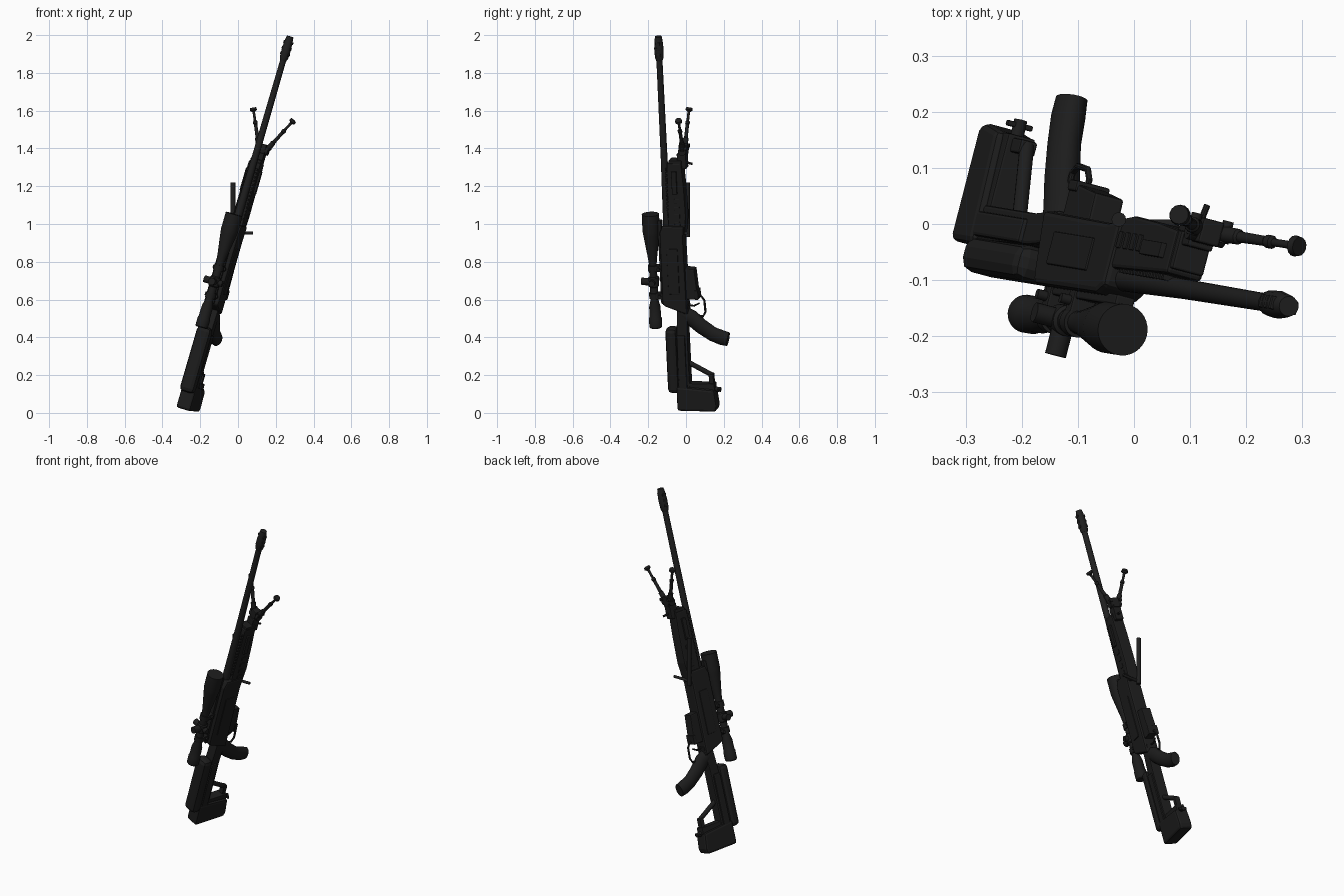
import bpy, bmesh, math
from mathutils import Vector, Matrix

# Tilted rifle frame: s = sideways, d = underside, t = along the barrel (1 unit of t = 1 unit of z)
A = Vector((0.29, -0.048, 1.0))
D = Vector((0.25, 0.97, -0.026)).normalized()
S = D.cross(A).normalized()
D = A.cross(S).normalized()
M = Matrix((S, D, A)).transposed().to_4x4()
M.translation = Vector((-0.302, -0.051, 0.0))


def mat(name, c):
    m = bpy.data.materials.new(name)
    m.diffuse_color = (c, c, c, 1)
    return m


BLACK = mat("matte black", 0.012)
STEEL = mat("dark steel", 0.014)


def finish(name, bm, m=BLACK, bevel=0.0, smooth=False, world=False):
    bmesh.ops.recalc_face_normals(bm, faces=bm.faces)
    me = bpy.data.meshes.new(name)
    bm.to_mesh(me)
    bm.free()
    me.materials.append(m)
    ob = bpy.data.objects.new(name, me)
    bpy.context.collection.objects.link(ob)
    if not world:
        ob.matrix_world = M
    if bevel:
        b = ob.modifiers.new("bevel", 'BEVEL')
        b.width, b.segments = bevel, 2
    if smooth:
        bpy.ops.object.select_all(action='DESELECT')
        ob.select_set(True)
        bpy.context.view_layer.objects.active = ob
        bpy.ops.object.shade_smooth_by_angle(angle=math.radians(35))
    return ob


def side_profile(name, w, pts, bevel=0.004, s=0.0, m=BLACK):
    """Outline in (d, t), extruded to half width w around s."""
    bm = bmesh.new()
    lo = [bm.verts.new((s - w, d, t)) for d, t in pts]
    hi = [bm.verts.new((s + w, d, t)) for d, t in pts]
    bm.faces.new(lo)
    bm.faces.new(hi)
    for i in range(len(pts)):
        j = (i + 1) % len(pts)
        bm.faces.new((lo[i], lo[j], hi[j], hi[i]))
    return finish(name, bm, m, bevel)


def box(name, w, d0, d1, t0, t1, s=0.0, bevel=0.004, m=BLACK):
    return side_profile(name, w, [(d0, t0), (d1, t0), (d1, t1), (d0, t1)], bevel, s, m)


def sweep(name, path, seg=20, m=BLACK, world=False, squash=1.0):
    """Tube through (point, radius) stations; squash flattens it sideways."""
    bm = bmesh.new()
    P = [Vector(p) for p, r in path]
    rings = []
    for i, (p, r) in enumerate(path):
        dirn = (P[min(i + 1, len(P) - 1)] - P[max(i - 1, 0)]).normalized()
        u = Vector((1, 0, 0)) if abs(dirn.x) < 0.9 else Vector((0, 1, 0))
        u = (u - dirn * u.dot(dirn)).normalized()
        v = dirn.cross(u)
        rings.append([bm.verts.new(P[i] + r * (squash * math.cos(a) * u + math.sin(a) * v))
                      for a in [2 * math.pi * k / seg for k in range(seg)]])
    for a, b in zip(rings, rings[1:]):
        for k in range(seg):
            n = (k + 1) % seg
            bm.faces.new((a[k], a[n], b[n], b[k]))
    bm.faces.new(rings[0])
    bm.faces.new(rings[-1])
    return finish(name, bm, m, smooth=True, world=world)


def lathe(name, d, prof, seg=28, m=BLACK):
    path = [((0, d, t), r) for t, r in prof]
    return sweep(name, path, seg, m)


def rod(name, p, q, r, seg=14, m=BLACK, world=False):
    return sweep(name, [(p, r), (q, r)], seg, m, world)


# Barrel and muzzle brake
lathe("barrel", 0, [(0.9, 0.024), (1.0, 0.022), (1.35, 0.018), (1.9, 0.016)], m=STEEL)
lathe("muzzle_brake", 0, [(1.865, 0.017), (1.88, 0.023), (1.93, 0.025), (1.975, 0.021),
                          (1.993, 0.018)], 16, STEEL)
for i in range(3):
    for sx in (-1, 1):
        box("brake_baffle", 0.004, -0.012, 0.012, 1.893 + i * 0.03, 1.907 + i * 0.03, sx * 0.021, 0.002, STEEL)

# Receiver and handguard
side_profile("receiver", 0.041, [(-0.02, 0.57), (0.095, 0.53), (0.092, 0.93), (0.1, 1.0),
                                 (-0.02, 1.0), (-0.036, 0.96), (-0.038, 0.58)], 0.01)
box("top_rail", 0.018, -0.05, -0.03, 0.58, 1.02)
side_profile("handguard", 0.034, [(0.012, 0.95), (0.1, 0.95), (0.112, 1.05), (0.108, 1.2),
                                  (0.1, 1.33), (0.02, 1.33)], 0.007)
box("handguard_cap", 0.03, 0.03, 0.1, 1.32, 1.345)
for i in range(14):
    box("handguard_rib", 0.028, 0.008, 0.018, 1.03 + i * 0.02, 1.04 + i * 0.02, 0, 0)
for sx in (-1, 1):
    box("side_rail", 0.006, 0.045, 0.072, 1.17, 1.29, sx * 0.038, 0.002)
    for i in range(4):
        box("vent_plate", 0.003, 0.05, 0.08, 1.0 + i * 0.04, 1.022 + i * 0.04, sx * 0.034, 0.002)
    box("receiver_side_plate", 0.004, 0.0, 0.06, 0.64, 0.88, sx * 0.041, 0.003)

# Upright side handle and crosswise bolt handle
rod("side_handle", (-0.027, 0.008, 0.93), (-0.027, 0.008, 1.22), 0.013, world=True, m=STEEL)
rod("bolt_handle", (-0.03, 0.0, 0.952), (0.08, 0.0, 0.952), 0.008, world=True, m=STEEL)

# Magazine, trigger guard and trigger
side_profile("magazine", 0.028, [(0.08, 0.61), (0.155, 0.61), (0.142, 0.77), (0.08, 0.775)], 0.005)
box("magazine_floor", 0.032, 0.138, 0.158, 0.61, 0.66)
sweep("trigger_guard", [((0, 0.09, 0.62), 0.006), ((0, 0.165, 0.625), 0.006), ((0, 0.183, 0.6), 0.006),
                        ((0, 0.186, 0.54), 0.006), ((0, 0.172, 0.515), 0.006), ((0, 0.1, 0.525), 0.006)], 10)
sweep("trigger", [((0, 0.09, 0.575), 0.005), ((0, 0.125, 0.57), 0.005), ((0, 0.155, 0.585), 0.004)], 8, STEEL)

# Pistol grip
sweep("pistol_grip", [((0, 0.06, 0.53), 0.04), ((0, 0.11, 0.505), 0.042), ((0, 0.16, 0.462), 0.04),
                      ((0, 0.22, 0.423), 0.038), ((0, 0.27, 0.405), 0.039), ((0, 0.303, 0.398), 0.036)],
      20, squash=0.76)

# Stock: spine, cheek rest, butt and its strut
side_profile("stock_spine", 0.03, [(0.02, 0.03), (0.088, 0.03), (0.088, 0.44), (0.1, 0.58),
                                   (0.04, 0.58), (0.03, 0.45)], 0.006)
box("cheek_rest", 0.041, -0.034, 0.03, 0.11, 0.455, 0, 0.022)
box("stock_side_panel", 0.038, 0.03, 0.075, 0.1, 0.42, 0, 0.006)
side_profile("butt_pad", 0.04, [(0.015, 0.02), (0.225, 0.02), (0.232, 0.05), (0.222, 0.135),
                                (0.09, 0.145), (0.015, 0.15)], 0.012)
box("butt_clamp", 0.026, 0.08, 0.222, 0.125, 0.165)
rod("butt_strut", (0, 0.08, 0.27), (0, 0.208, 0.205), 0.013)
box("butt_post", 0.016, 0.19, 0.216, 0.14, 0.215)
rod("butt_knob", (0, 0.2, 0.135), (0, 0.25, 0.13), 0.012)
box("knob_wing", 0.024, 0.235, 0.245, 0.122, 0.138, 0, 0.003)

# Scope with rings and turrets
lathe("scope", -0.09, [(0.45, 0.030), (0.455, 0.034), (0.5, 0.034), (0.505, 0.031), (0.56, 0.030), (0.595, 0.021),
                       (0.79, 0.021), (0.83, 0.026), (0.94, 0.043), (0.96, 0.046), (1.05, 0.046),
                       (1.05, 0.042), (1.035, 0.041)], 32)
lathe("turret_housing", -0.09, [(0.665, 0.022), (0.67, 0.028), (0.715, 0.028), (0.72, 0.022)])
rod("top_turret", (0, -0.1, 0.692), (0, -0.155, 0.692), 0.019, 20)
rod("side_turret", (0, -0.09, 0.692), (-0.058, -0.09, 0.692), 0.018, 20)
rod("right_turret", (0, -0.09, 0.692), (0.045, -0.09, 0.692), 0.016, 20)
for t in (0.62, 0.765):
    lathe("scope_ring", -0.09, [(t - 0.015, 0.027), (t + 0.015, 0.027)])
    box("scope_mount", 0.022, -0.085, -0.035, t - 0.016, t + 0.016)
    rod("mount_screw", (-0.04, -0.055, t), (0.03, -0.055, t), 0.009, 12)

# Bipod: hub, lever, two legs with feet
box("bipod_bracket", 0.024, 0.075, 0.125, 1.3, 1.38)
rod("bipod_hub", (-0.034, 0.108, 1.395), (0.034, 0.108, 1.395), 0.022, 18)
box("bipod_yoke", 0.02, 0.085, 0.13, 1.37, 1.425)
rod("bipod_lever", (0, 0.1, 1.335), (0.01, 0.155, 1.325), 0.006, 10)
for sx in (-1, 1):
    hip, foot = Vector((sx * 0.022, 0.11, 1.4)), Vector((sx * 0.113, 0.119, 1.58))
    at = lambda f: tuple(hip.lerp(foot, f))
    sweep("bipod_leg", [(at(0), 0.015), (at(0.25), 0.014), (at(0.27), 0.010), (at(0.6), 0.009),
                        (at(0.62), 0.012), (at(0.68), 0.012), (at(0.7), 0.007), (at(0.95), 0.007)], 14)
    sweep("bipod_foot", [(at(0.93), 0.009), (at(0.97), 0.019), (at(1.03), 0.017)], 14)
    rod("leg_lock", (sx * 0.03, 0.095, 1.41), (sx * 0.03, 0.135, 1.41), 0.010, 12)
